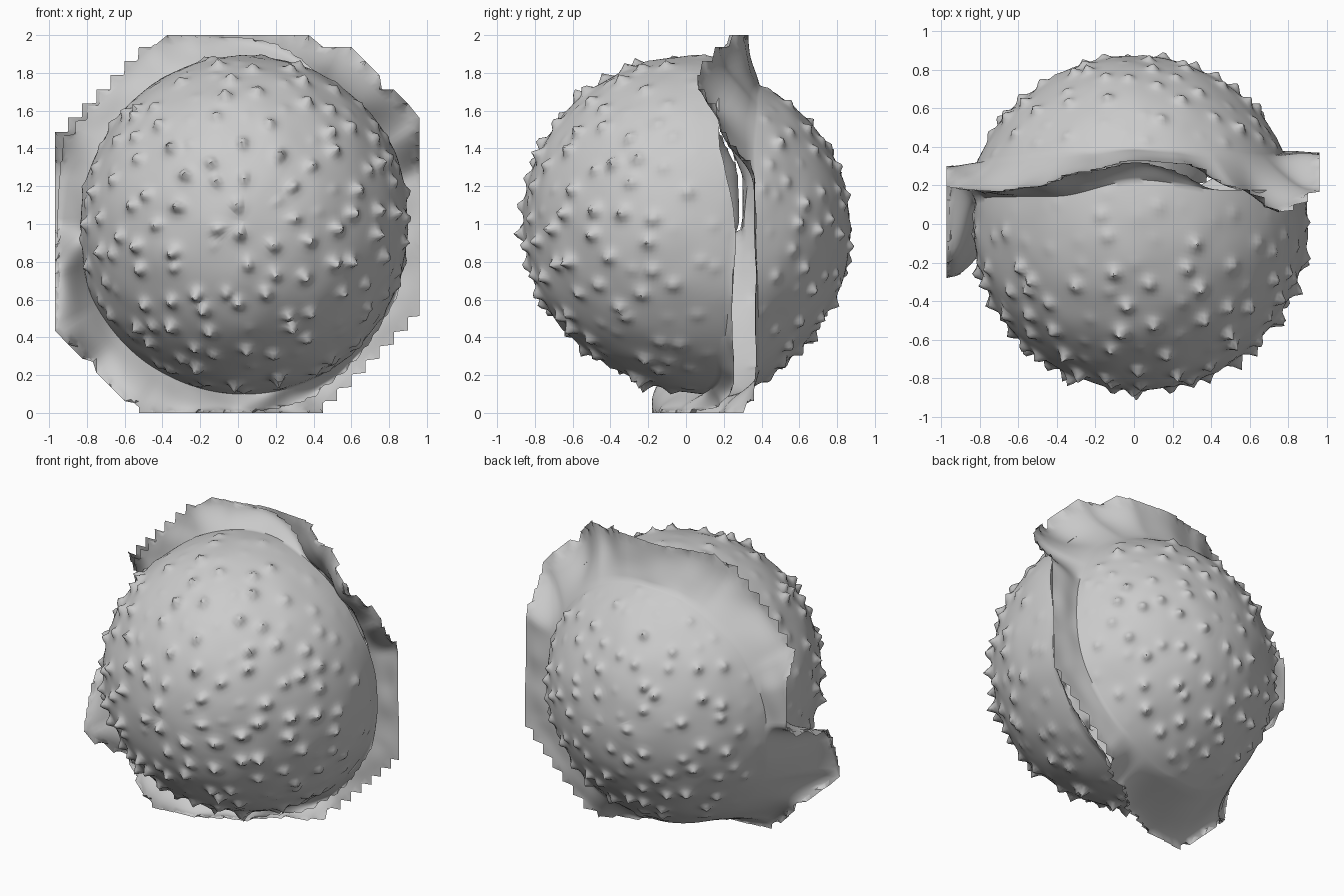
import bpy, bmesh, math, random
from mathutils import Vector, noise
from mathutils.kdtree import KDTree

random.seed(7)
cube = bpy.data.objects.get("Cube")
if cube:
    bpy.data.objects.remove(cube)

SEG, RINGS, SKIRT = 240, 64, 9

grey = bpy.data.materials.new("warm grey")
grey.use_nodes = True
colour = (0.6, 0.6, 0.6, 1)
grey.diffuse_color = colour
grey.node_tree.nodes["Principled BSDF"].inputs["Base Color"].default_value = colour


def around(keys, t):
    """Smooth value at angle t from evenly spaced keys round the seam."""
    n = len(keys)
    u = (t / math.tau * n) % n
    i = int(u)
    f = u - i
    f = f * f * (3 - 2 * f)
    return keys[i % n] * (1 - f) + keys[(i + 1) % n] * f


# Per half: rim depth, swelling at the rim and flare towards the flange,
# every 30 degrees from +x over the top
FRONT_RIM = [.25, .17, .17, .22, .14, .14, .12, .0, .0, .08, .17, .21]
FRONT_SWELL = [.02, .03, .03, .03, .02, .0, .0, .04, .05, .06, .07, .05]
FRONT_FLARE = [0, 0, 0, .9, 1, .8, .9, 1, 1, .95, .4, .15]
BACK_RIM = [.37, .35, .37, .39, .37, .33, .3, .22, .22, .3, .37, .37]
BACK_SWELL = [.0, .0, .0, .0, .0, .02, .02, .03, .05, .06, .06, .03]
# Depth of the flange edge, every 15 degrees
EDGE = [.36, .36, .17, .06, .18, .31, .33, .27, .19, .17, .18, .3,
        .3, -.2, -.28, -.1, -.18, -.15, -.03, .2, .36, .37, .37, .37]

# Spike directions spread evenly over the ball, with some jitter
COUNT = 330
tree = KDTree(COUNT)
heights = []
for k in range(COUNT):
    y = 1 - (2 * k + 1) / COUNT
    a = k * math.pi * (3 - math.sqrt(5))
    r = math.sqrt(1 - y * y)
    p = Vector((r * math.cos(a), y, r * math.sin(a)))
    p += Vector([random.uniform(-.06, .06) for _ in range(3)])
    tree.insert(p.normalized(), k)
    # Tall at the front, low near the seam, sparse at the top and back
    tall = 1 if y < -.2 else .55 if y < .5 else .7
    if random.random() < (.4 if p.z > .6 else .15):
        tall *= .2
    heights.append(random.uniform(.035, .075) * tall)
tree.balance()


def bump(direction):
    """Height of the mounds, pointed spikes and soft lumps."""
    co, k, d = tree.find(direction)
    mound = max(0, 1 - d / .1) ** 2 * .45 + max(0, 1 - d / .045) * .55
    return noise.noise(direction * 4) * .01 + heights[k] * mound


def flange_point(t, stepped):
    """Outer edge of the flange: a clipped round outline with small steps."""
    c, s = math.cos(t), math.sin(t)
    corner = 1.53 if c * s > 0 else 1.43
    slope = .15 if s > 0 else 0
    r = min(1.13, .97 / max(abs(c), 1e-6), corner / (abs(c) + abs(s)),
            1.04 / max(abs(s) + slope * abs(c), 1e-6))
    x, z = r * c, r * s
    if stepped:
        step = .075
        x = round(x / step) * step
        z = (math.floor(z / step) + .5) * step
    return Vector((max(-.97, min(.96, x)), around(EDGE, t),
                   max(0, min(2, 1 + z))))


def shell(name, side, centre, radius, rim_keys, swell_keys, flare_keys):
    """Half ball from its pole to its rim, then flared towards the flange."""
    bm = bmesh.new()
    rows = []
    for i in range(RINGS + 1):
        row = []
        u = i / RINGS
        fade = min(1, (1 - u) * 7)
        for j in range(SEG):
            t = j / SEG * math.tau
            rim = around(rim_keys, t) - centre.y
            a = math.acos(side * rim / radius) * max(u, .0003)
            d = Vector((math.sin(a) * math.cos(t), side * math.cos(a),
                        math.sin(a) * math.sin(t)))
            r = radius + bump(d) * fade + around(swell_keys, t) * u ** 5
            row.append(bm.verts.new(centre + d * r))
        rows.append(row)
    # Flared skirt
    for i in range(1, SKIRT + 1):
        row = []
        f = i / SKIRT
        for j in range(SEG):
            t = j / SEG * math.tau
            start = rows[RINGS][j].co
            amount = around(flare_keys, t)
            target = flange_point(t, i == SKIRT)
            p = start.lerp(target, f * amount)
            p.y = start.y + (target.y - start.y) * amount * math.sin(f * math.pi / 2)
            p.y += noise.noise(p * 5) * .02 * f * (1 - f) * 4
            row.append(bm.verts.new(p))
        rows.append(row)
    for a, b in zip(rows, rows[1:]):
        for j in range(SEG):
            k = (j + 1) % SEG
            quad = (a[j], a[k], b[k], b[j])
            bm.faces.new(quad if side < 0 else quad[::-1])
    bmesh.ops.remove_doubles(bm, verts=bm.verts, dist=.0005)
    bmesh.ops.recalc_face_normals(bm, faces=bm.faces)
    # Outward normals at the pole
    pole = min(bm.faces, key=lambda f: -side * f.calc_center_median().y)
    if pole.normal.dot(pole.calc_center_median() - centre) < 0:
        bmesh.ops.reverse_faces(bm, faces=bm.faces)
    mesh = bpy.data.meshes.new(name)
    bm.to_mesh(mesh)
    bm.free()
    mesh.materials.append(grey)
    obj = bpy.data.objects.new(name, mesh)
    bpy.context.collection.objects.link(obj)
    bpy.ops.object.select_all(action='DESELECT')
    obj.select_set(True)
    bpy.context.view_layer.objects.active = obj
    bpy.ops.object.shade_smooth_by_angle(angle=math.radians(50))


shell("front_shell", -1, Vector((.03, 0, 1.015)), .86,
      FRONT_RIM, FRONT_SWELL, FRONT_FLARE)
shell("back_shell_with_flange", 1, Vector((0, .02, .97)), .85,
      BACK_RIM, BACK_SWELL, [1])
